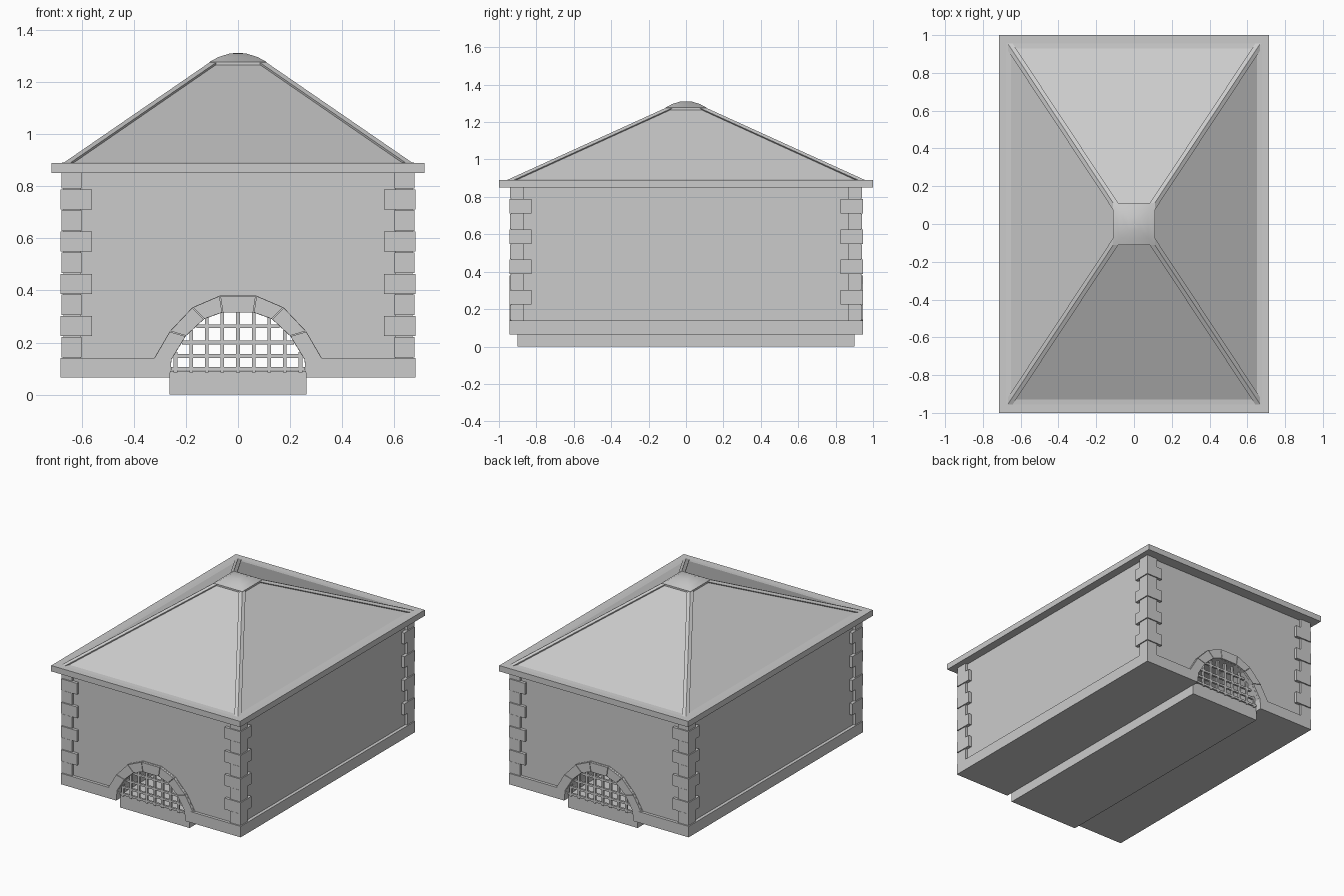
import bpy, bmesh
from mathutils import Vector

cube = bpy.data.objects.get("Cube")
if cube:
    bpy.data.objects.remove(cube, do_unlink=True)

stone = bpy.data.materials.new("grey stone")
stone.use_nodes = True
GREY = (0.6, 0.6, 0.6, 1)
stone.diffuse_color = GREY
stone.node_tree.nodes["Principled BSDF"].inputs["Base Color"].default_value = GREY


def finish(bm, name):
    bmesh.ops.recalc_face_normals(bm, faces=bm.faces)
    mesh = bpy.data.meshes.new(name)
    bm.to_mesh(mesh)
    bm.free()
    mesh.materials.append(stone)
    ob = bpy.data.objects.new(name, mesh)
    bpy.context.collection.objects.link(ob)
    return ob


def add_box(bm, lo, hi):
    vs = bmesh.ops.create_cube(bm, size=1)["verts"]
    for v in vs:
        v.co = [(a + b) / 2 + c * (b - a) for a, b, c in zip(lo, hi, v.co)]


def add_prism(bm, outline, y0, y1):
    """Extrude an (x, z) outline along y."""
    face = bm.faces.new([bm.verts.new((x, y0, z)) for x, z in outline])
    ext = bmesh.ops.extrude_face_region(bm, geom=[face])["geom"]
    for v in ext:
        if isinstance(v, bmesh.types.BMVert):
            v.co.y = y1


def box(name, lo, hi):
    bm = bmesh.new()
    add_box(bm, lo, hi)
    return finish(bm, name)


def add_rings(bm, rings):
    """Stack rectangles given as (half x, half y, z) into a closed shape."""
    loops = [[bm.verts.new((sx * a, sy * b, z))
              for sx, sy in ((-1, -1), (1, -1), (1, 1), (-1, 1))] for a, b, z in rings]
    for low, high in zip(loops, loops[1:]):
        for i in range(4):
            j = (i + 1) % 4
            bm.faces.new((low[i], low[j], high[j], high[i]))
    bm.faces.new(loops[0])
    bm.faces.new(loops[-1])


# Arch outlines, from the crown down the right side
inner = [(0.06, 0.315), (0.13, 0.29), (0.2, 0.225), (0.255, 0.135)]
outer = [(0.07, 0.38), (0.175, 0.335), (0.262, 0.243), (0.322, 0.14)]


def mirrored(points):
    return [(-x, z) for x, z in points]


# Floor strip running through the passage
box("floor_strip", (-0.263, -0.9, 0), (0.263, 0.9, 0.09))

# Walls with an arched passage through them
bm = bmesh.new()
opening = mirrored([(0.262, 0.07)] + inner[::-1]) + inner + [(0.262, 0.07)]
wall = [(-0.66, 0.07)] + opening + [(0.66, 0.07), (0.66, 0.86), (-0.66, 0.86)]
add_prism(bm, wall, -0.925, 0.925)
finish(bm, "walls")

# Plinth on each side of the passage
for side, sx in (("left", 1), ("right", -1)):
    bm = bmesh.new()
    plinth = [(0.262, 0.065), (0.682, 0.065), (0.682, 0.14), (0.255, 0.14)]
    add_prism(bm, [(sx * x, z) for x, z in plinth], -0.945, 0.945)
    finish(bm, side + "_plinth")

# Corner quoins: a narrow strip with wider blocks
for fb, sy in (("front", -1), ("back", 1)):
    for side, sx in (("left", 1), ("right", -1)):
        bm = bmesh.new()

        def corner(x0, y0, x1, y1, z0, z1):
            xs, ys = sorted((sx * x0, sx * x1)), sorted((sy * y0, sy * y1))
            add_box(bm, (xs[0], ys[0], z0), (xs[1], ys[1], z1))

        for k in range(5):
            z = 0.143 + k * 0.162
            corner(0.6, 0.865, 0.678, 0.941, z, min(z + 0.079, 0.85))
            if k < 4:
                corner(0.56, 0.827, 0.682, 0.945, z + 0.082, z + 0.159)
        corner(0.605, 0.87, 0.67, 0.935, 0.14, 0.85)
        finish(bm, f"{fb}_{side}_quoins")

# Arch stones and grilles at both ends
for fb, sy in (("front", -1), ("back", 1)):
    bm = bmesh.new()
    stones = [[mirrored(inner)[0], mirrored(outer)[0], outer[0], inner[0]]]
    for i in range(3):
        quad = [inner[i], outer[i], outer[i + 1], inner[i + 1]]
        stones += [quad, mirrored(quad)]
    for quad in stones:
        cx = sum(p[0] for p in quad) / 4
        cz = sum(p[1] for p in quad) / 4
        shrunk = [(cx + (x - cx) * 0.97, cz + (z - cz) * 0.97) for x, z in quad]
        add_prism(bm, shrunk, sy * 0.9, sy * 0.945)
        add_prism(bm, quad, sy * 0.9, sy * 0.932)
    finish(bm, fb + "_arch_stones")

    bm = bmesh.new()
    bar = 0.007
    y = sy * 0.9
    profile = [(0, 0.315)] + inner

    def arch_height(x):
        for (xa, za), (xb, zb) in zip(profile, profile[1:]):
            if xa <= abs(x) <= xb:
                return za + (zb - za) * (abs(x) - xa) / (xb - xa)
        return 0.12

    def arch_width(z):
        for (xa, za), (xb, zb) in zip(inner, inner[1:]):
            if zb <= z <= za:
                return xa + (xb - xa) * (za - z) / (za - zb)
        return 0.258

    for i in range(-4, 5):
        x = i * 0.06
        add_box(bm, (x - bar, y - bar, 0.085), (x + bar, y + bar, arch_height(x) + 0.005))
    for z in (0.1, 0.148, 0.2, 0.262):
        w = arch_width(z)
        add_box(bm, (-w, y - bar, z - bar), (w, y + bar, z + bar))
    finish(bm, fb + "_grille")

# Cornice and hipped roof
box("cornice", (-0.716, -1, 0.85), (0.716, 1, 0.89))
bm = bmesh.new()
add_rings(bm, [(0.69, 0.97, 0.889), (0.65, 0.93, 0.892), (0.105, 0.105, 1.268)])
finish(bm, "roof")

# Raised ribs along the four hips
for fb, sy in (("front", -1), ("back", 1)):
    for side, sx in (("left", 1), ("right", -1)):
        bm = bmesh.new()
        ends = []
        for x, y, z in ((0.668, 0.955, 0.891), (0.108, 0.108, 1.276)):
            ring = [(x, y, z), (x, y - 0.037, z), (x - 0.045, y - 0.045, z - 0.03), (x - 0.026, y, z)]
            ends.append([bm.verts.new((sx * a, sy * b, c)) for a, b, c in ring])
        for i in range(4):
            j = (i + 1) % 4
            bm.faces.new((ends[0][i], ends[0][j], ends[1][j], ends[1][i]))
        bm.faces.new(ends[0])
        bm.faces.new(ends[1])
        finish(bm, f"{fb}_{side}_hip_rib")

# Domed cap at the peak
bm = bmesh.new()
add_rings(bm, [(0.11, 0.11, 1.262), (0.11, 0.11, 1.277), (0.075, 0.075, 1.296),
               (0.03, 0.03, 1.31), (0.008, 0.008, 1.311)])
cap = finish(bm, "peak_cap")
bpy.ops.object.select_all(action="DESELECT")
cap.select_set(True)
bpy.context.view_layer.objects.active = cap
bpy.ops.object.shade_smooth_by_angle(angle=0.8)
